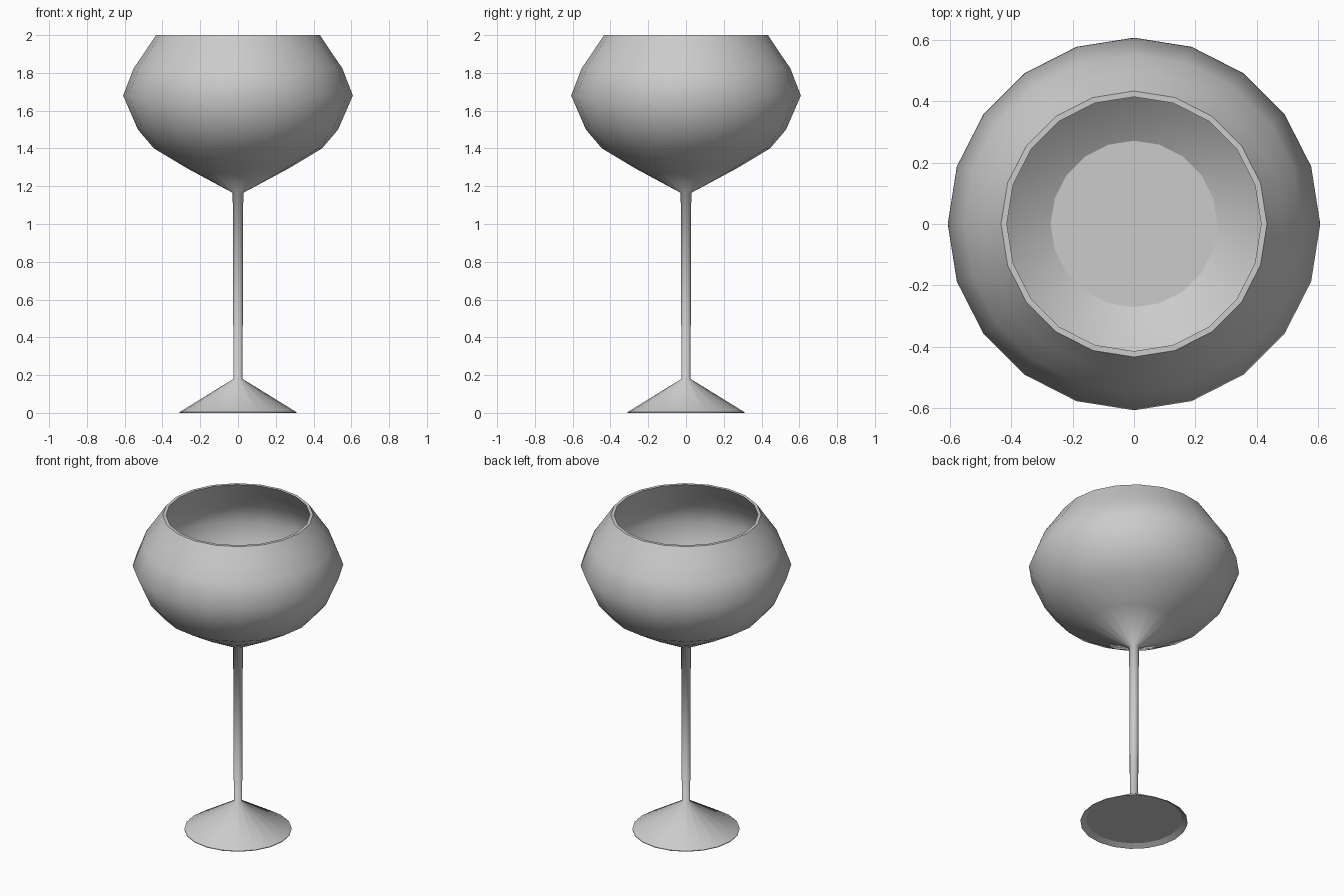
import bpy, bmesh
from math import cos, sin, tau

if "Cube" in bpy.data.objects:
    bpy.data.objects.remove(bpy.data.objects["Cube"])

SIDES = 20


def lathe(name, profile):
    """Revolve (radius, z, sharp) points around z, capping both ends."""
    bm = bmesh.new()
    rings = []
    for r, z, _ in profile:
        rings.append([bm.verts.new((r * cos(tau * i / SIDES), r * sin(tau * i / SIDES), z))
                      for i in range(SIDES)])
    for a, b in zip(rings, rings[1:]):
        for i in range(SIDES):
            j = (i + 1) % SIDES
            bm.faces.new((a[i], a[j], b[j], b[i]))
    bm.faces.new(rings[0][::-1])
    bm.faces.new(rings[-1])
    bmesh.ops.recalc_face_normals(bm, faces=bm.faces)
    for f in bm.faces:
        f.smooth = True
    # creases on the flagged rings
    for ring, (_, _, sharp) in zip(rings, profile):
        if sharp:
            for i in range(SIDES):
                bm.edges.get((ring[i], ring[(i + 1) % SIDES])).smooth = False
    mesh = bpy.data.meshes.new(name)
    bm.to_mesh(mesh)
    bm.free()
    obj = bpy.data.objects.new(name, mesh)
    bpy.context.collection.objects.link(obj)
    return obj


# recessed underside, foot rim, foot cone
foot = [(0.277, 0.018, True), (0.310, 0.0, True), (0.310, 0.004, True)]
# slender stem
stem = [(0.024, 0.18, False), (0.028, 1.165, False)]
# outside of the bowl up to the lip
bowl_outer = [(0.27, 1.295, False), (0.445, 1.40, False), (0.53, 1.50, False),
              (0.608, 1.68, False), (0.552, 1.825, False), (0.49, 1.915, False),
              (0.434, 2.0, True)]
# inside of the bowl down to the flat bottom
bowl_inner = [(0.415, 2.0, True), (0.472, 1.905, False), (0.533, 1.815, False),
              (0.586, 1.68, False), (0.513, 1.51, False), (0.433, 1.415, False),
              (0.272, 1.312, True)]

lathe("wine_glass", foot + stem + bowl_outer + bowl_inner)
